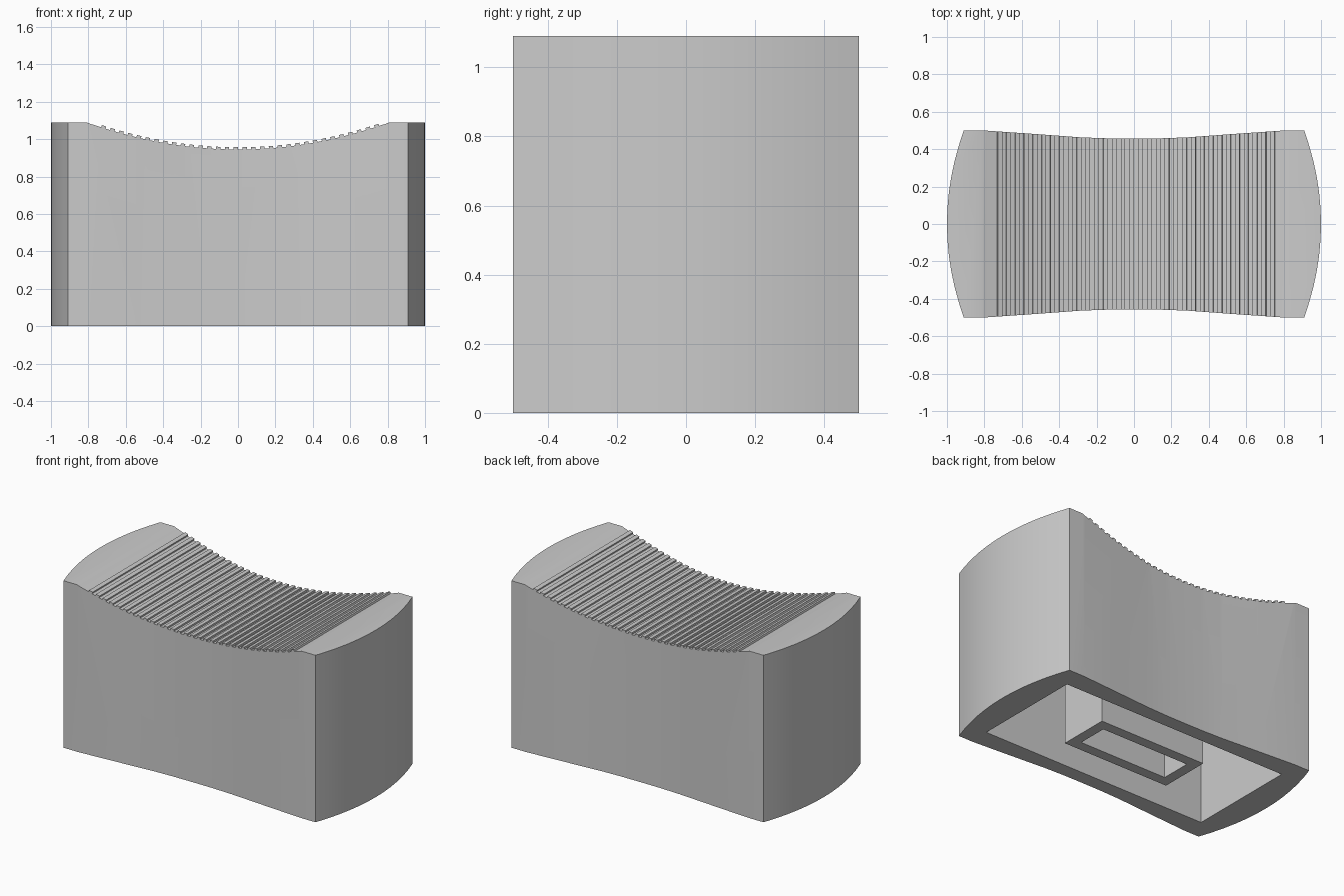
import bpy, bmesh, math

cube = bpy.data.objects.get("Cube")
if cube:
    bpy.data.objects.remove(cube, do_unlink=True)

HEIGHT = 1.09
RIDGES = 32
RIDGE_HALF_SPAN = 0.755

grey = bpy.data.materials.new("light grey")
grey.use_nodes = True
grey.diffuse_color = (0.6, 0.6, 0.6, 1)
grey.node_tree.nodes["Principled BSDF"].inputs["Base Color"].default_value = (0.6, 0.6, 0.6, 1)


def prism(name, points, direction):
    """Solid made by sweeping a closed 3D outline along a direction."""
    bm = bmesh.new()
    face = bm.faces.new([bm.verts.new(p) for p in points])
    swept = bmesh.ops.extrude_face_region(bm, geom=[face])["geom"]
    verts = [g for g in swept if isinstance(g, bmesh.types.BMVert)]
    bmesh.ops.translate(bm, verts=verts, vec=direction)
    bmesh.ops.recalc_face_normals(bm, faces=bm.faces[:])
    mesh = bpy.data.meshes.new(name)
    bm.to_mesh(mesh)
    bm.free()
    mesh.materials.append(grey)
    obj = bpy.data.objects.new(name, mesh)
    bpy.context.collection.objects.link(obj)
    return obj


def box(name, hx, hy, z0, z1):
    corners = [(-hx, -hy, z0), (hx, -hy, z0), (hx, hy, z0), (-hx, hy, z0)]
    return prism(name, corners, (0, 0, z1 - z0))


def boolean(target, tool, operation):
    tool.hide_render = True
    mod = target.modifiers.new(operation, "BOOLEAN")
    mod.operation = operation
    mod.solver = "EXACT"
    mod.object = tool
    bpy.context.view_layer.objects.active = target
    bpy.ops.object.modifier_apply(modifier=mod.name)
    bpy.data.objects.remove(tool, do_unlink=True)


# Plan outline: bowed ends and waisted long sides
quarter = [(0.0, 0.457), (0.14, 0.458), (0.28, 0.463), (0.54, 0.482), (0.8, 0.5)]
side = [(-x, y) for x, y in reversed(quarter[1:])] + quarter
end = []
for i in range(13):
    y = 0.5 - i / 12
    end.append((0.91 + 0.09 * (1 - (y / 0.5) ** 2), y))
half = side + end
outline = half + [(-x, -y) for x, y in half]
body = prism("ribbed_block", [(x, y, 0) for x, y in outline], (0, 0, HEIGHT))


# Dished top with fine square ribs running front to back
def dish(x):
    return 0.945 + 0.135 * (x / 0.78) ** 2


profile = [(-0.81, HEIGHT), (-0.79, 1.082)]
pitch = 2 * RIDGE_HALF_SPAN / RIDGES
for i in range(RIDGES):
    start = -RIDGE_HALF_SPAN + i * pitch
    for offset, lift in ((0.0, 0), (0.5, 0), (0.5, 0.012), (1.0, 0.012)):
        x = start + offset * pitch
        slope = 2 * 0.135 * x / 0.78 ** 2
        length = math.hypot(1, slope)
        profile.append((x - lift * slope / length, dish(x) + lift / length))
profile += [(RIDGE_HALF_SPAN, dish(RIDGE_HALF_SPAN)), (0.79, 1.082), (0.81, HEIGHT)]
profile += [(0.81, 1.3), (-0.81, 1.3)]
boolean(body, prism("dish_cutter", [(x, -0.7, z) for x, z in profile], (0, 1.4, 0)), "DIFFERENCE")

# Hollow underside with a rectangular socket hanging inside
boolean(body, box("cavity_cutter", 0.815, 0.365, -0.2, 0.84), "DIFFERENCE")
boolean(body, box("socket", 0.384, 0.168, 0, 0.88), "UNION")
boolean(body, box("socket_cutter", 0.317, 0.1, -0.2, 0.84), "DIFFERENCE")

# Smooth bowed ends, crisp ribs
bpy.ops.object.select_all(action="DESELECT")
body.select_set(True)
bpy.context.view_layer.objects.active = body
bpy.ops.object.shade_smooth_by_angle(angle=math.radians(30))
